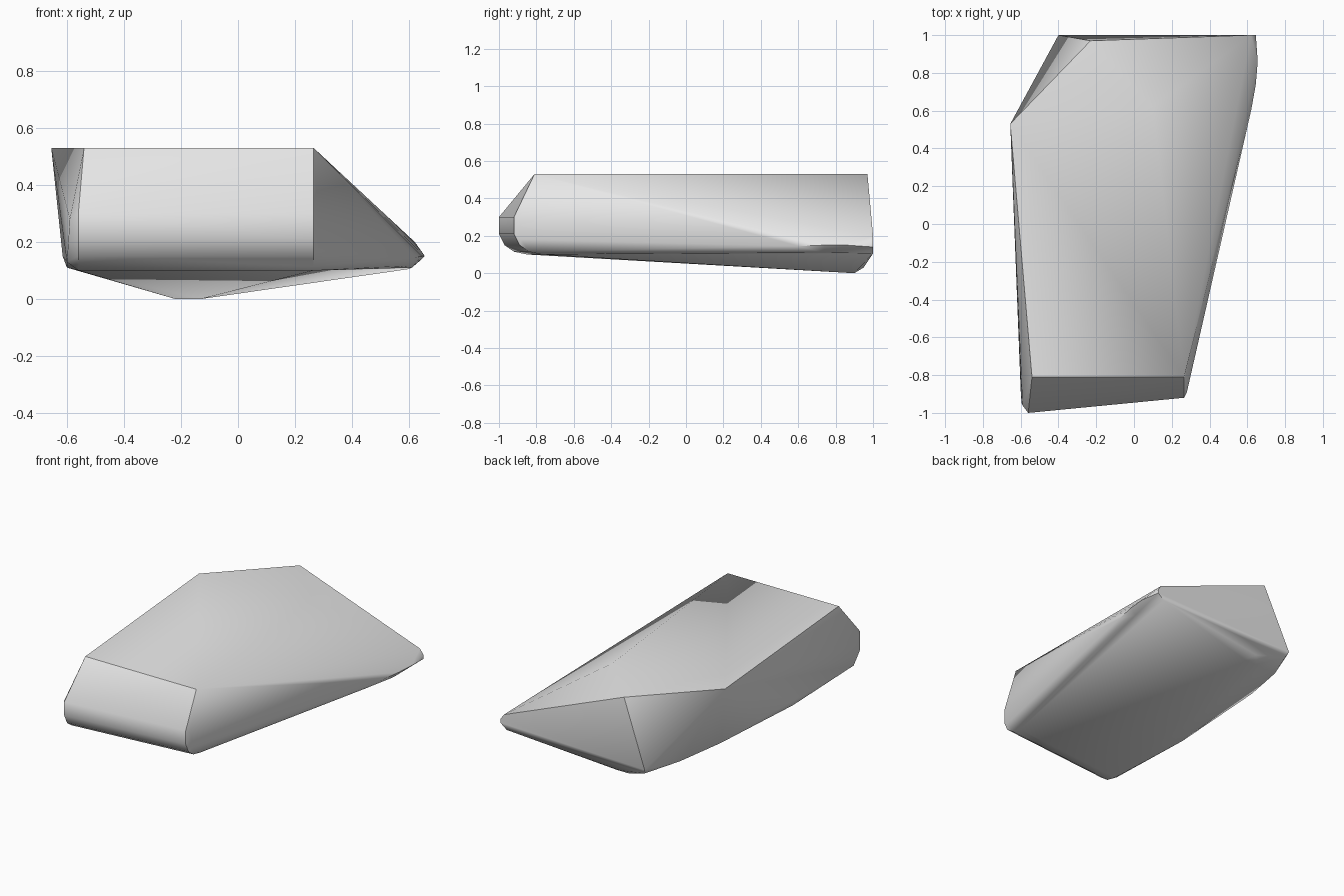
import bpy
import bmesh
import math

cube = bpy.data.objects.get("Cube")
if cube:
    bpy.data.objects.remove(cube, do_unlink=True)

# Stone colour
stone = bpy.data.materials.new("stone_grey")
stone.use_nodes = True
grey = (0.8, 0.8, 0.8, 1)
stone.diffuse_color = grey
stone.node_tree.nodes["Principled BSDF"].inputs["Base Color"].default_value = grey


def rounded_end(corners, inset):
    """Repeat a (x, y, z) edge profile with a softened step inward along x."""
    return [(x + inset * (z < 0.4), y, z) for x, y, z in corners]


# Flat top outline
top = [(x, y, 0.53) for x, y in
       [(-0.54, -0.81), (0.265, -0.81), (0.1, 0.62), (-0.23, 0.97), (-0.655, 0.53)]]

# Rounded nose, left and right ends
nose_low = [(-1.0, 0.30), (-1.0, 0.21), (-0.97, 0.15), (-0.92, 0.115), (-0.85, 0.10)]
nose = rounded_end([(-0.58, y, z) for y, z in nose_low], 0.02)
nose += [(0.265, y + 0.08, z) for y, z in nose_low]
nose += [(-0.59, -0.96, 0.28), (-0.595, -0.95, 0.20), (-0.60, -0.88, 0.13),
         (0.28, -0.89, 0.28), (0.28, -0.88, 0.18)]

# Long side opposite the slope
flank = [(-0.615, -0.25, 0.15), (-0.60, -0.25, 0.11),
         (-0.615, 0.1, 0.16), (-0.565, 0.45, 0.12), (-0.49, 0.76, 0.10)]

# Rounded rim at the foot of the slope
rim = [(0.62, 1.0, 0.20), (0.645, 1.0, 0.165), (0.645, 1.0, 0.14), (0.60, 1.0, 0.105),
       (0.655, 0.86, 0.15), (0.645, 0.74, 0.15), (0.62, 0.6, 0.145),
       (0.61, 0.74, 0.11), (0.57, 0.5, 0.115)]

# Back corner and keel
tail = [(-0.40, 1.0, 0.11), (-0.385, 0.98, 0.075),
        (-0.22, 0.90, 0.0), (-0.13, 0.90, 0.0), (-0.18, 0.95, 0.03)]

bm = bmesh.new()
for p in top + nose + flank + rim + tail:
    bm.verts.new(p)
hull = bmesh.ops.convex_hull(bm, input=bm.verts)
loose = [v for v in bm.verts if not v.link_faces]
bmesh.ops.delete(bm, geom=loose, context="VERTS")
bmesh.ops.dissolve_limit(bm, angle_limit=math.radians(1), verts=bm.verts, edges=bm.edges)
bmesh.ops.recalc_face_normals(bm, faces=bm.faces)

mesh = bpy.data.meshes.new("rock")
bm.to_mesh(mesh)
bm.free()
mesh.materials.append(stone)
rock = bpy.data.objects.new("rock", mesh)
bpy.context.collection.objects.link(rock)

# Smooth faces with sharp main ridges
bpy.context.view_layer.objects.active = rock
rock.select_set(True)
bpy.ops.object.shade_smooth_by_angle(angle=math.radians(42))
